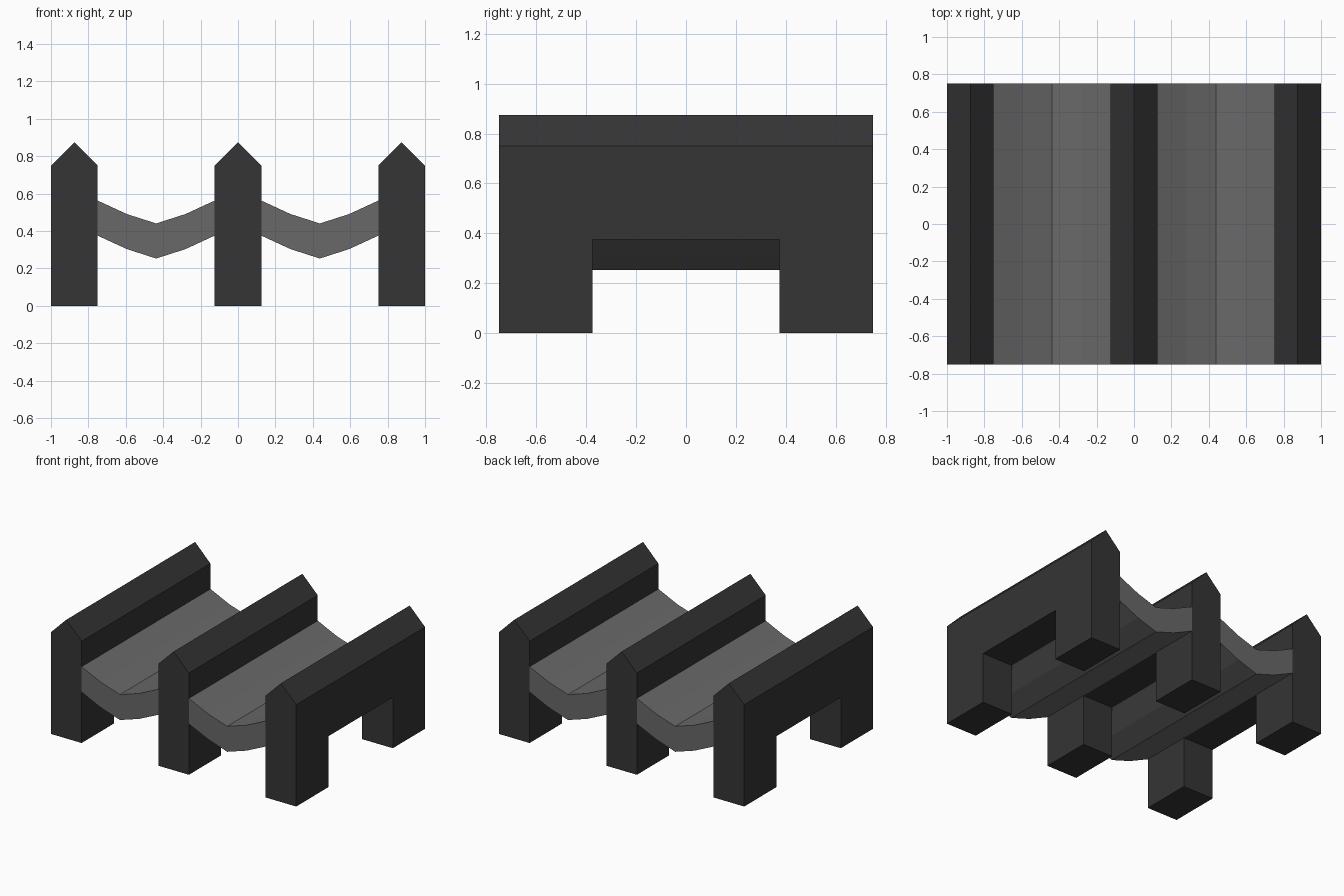
import bpy, bmesh

if "Cube" in bpy.data.objects:
    bpy.data.objects.remove(bpy.data.objects["Cube"])


def material(name, grey):
    mat = bpy.data.materials.new(name)
    mat.diffuse_color = (grey, grey, grey, 1)
    mat.use_nodes = True
    mat.node_tree.nodes["Principled BSDF"].inputs["Base Color"].default_value = mat.diffuse_color
    return mat


def extrude_profile(name, profile, x, half_depth, mat=None):
    """Extrude an (x, z) outline along y, centred on y = 0."""
    bm = bmesh.new()
    face = bm.faces.new([bm.verts.new((px, -half_depth, pz)) for px, pz in profile])
    ext = bmesh.ops.extrude_face_region(bm, geom=[face])["geom"]
    verts = [g for g in ext if isinstance(g, bmesh.types.BMVert)]
    bmesh.ops.translate(bm, verts=verts, vec=(0, 2 * half_depth, 0))
    bmesh.ops.recalc_face_normals(bm, faces=bm.faces[:])
    mesh = bpy.data.meshes.new(name)
    bm.to_mesh(mesh)
    bm.free()
    obj = bpy.data.objects.new(name, mesh)
    obj.location.x = x
    bpy.context.collection.objects.link(obj)
    if mat:
        mesh.materials.append(mat)
    return obj


dark = material("dark_grey", 0.035)
light = material("mid_grey", 0.14)

# Opening cutter shared by all three walls
cutter = extrude_profile("opening_cutter",
                         [(-1.2, -0.2), (1.2, -0.2), (1.2, 0.375), (-1.2, 0.375)], 0, 0.375)
cutter.hide_render = True
cutter.hide_set(True)

# Walls with a ridged top, standing on two legs
wall = [(-0.125, 0), (0.125, 0), (0.125, 0.75), (0, 0.875), (-0.125, 0.75)]
for side, x in (("left", -0.875), ("middle", 0), ("right", 0.875)):
    obj = extrude_profile(side + "_wall", wall, x, 0.75, dark)
    cut = obj.modifiers.new("opening", "BOOLEAN")
    cut.operation = "DIFFERENCE"
    cut.solver = "EXACT"
    cut.object = cutter

# Sagging troughs between the walls
sag = [(-0.3125, 0.375), (-0.156, 0.303), (0, 0.253), (0.156, 0.303), (0.3125, 0.375)]
trough = sag + [(px, pz + 0.1875) for px, pz in reversed(sag)]
for side, x in (("left", -0.4375), ("right", 0.4375)):
    extrude_profile(side + "_trough", trough, x, 0.75, light)
